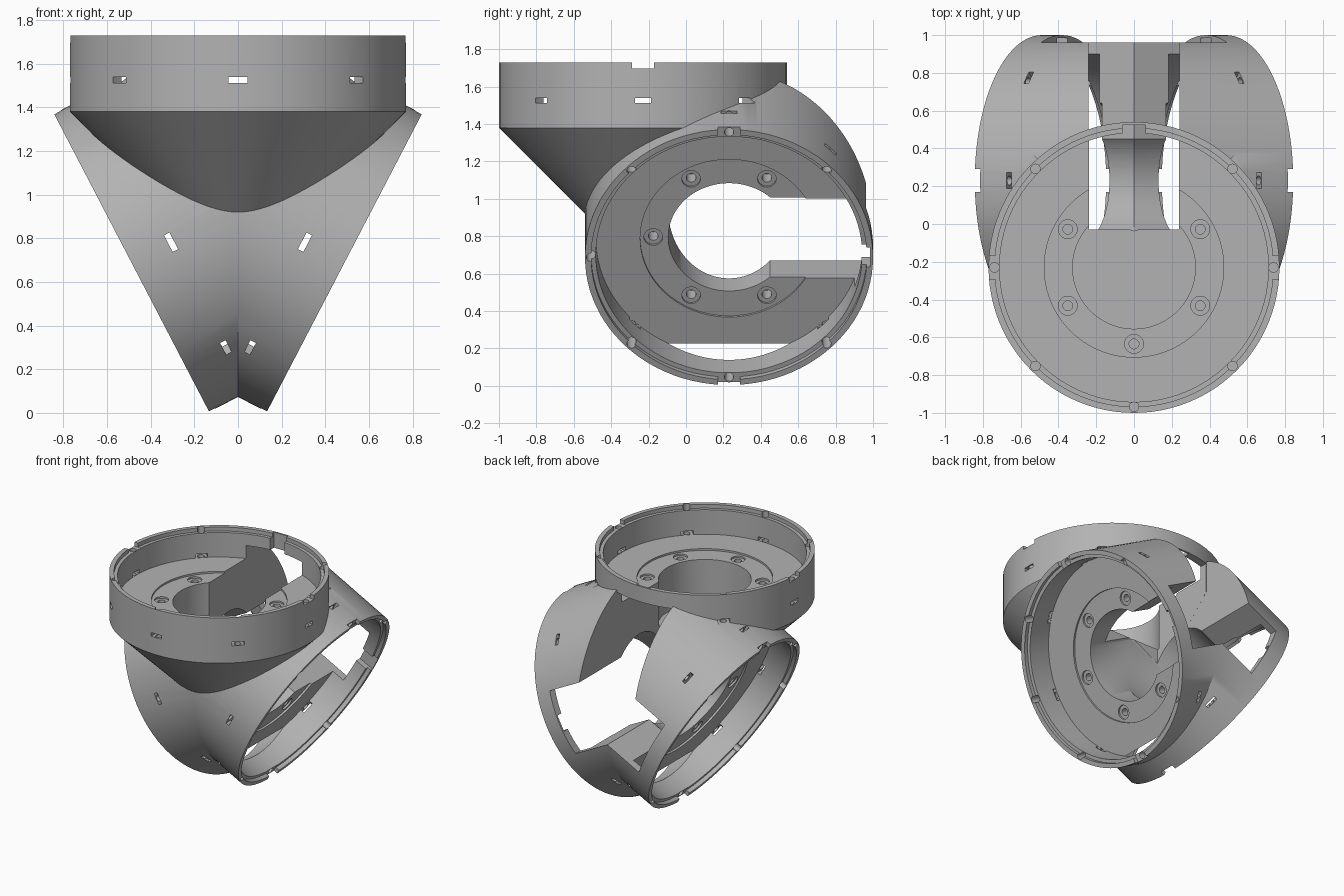
import bpy, bmesh, math
from mathutils import Matrix

if "Cube" in bpy.data.objects:
    bpy.data.objects.remove(bpy.data.objects["Cube"], do_unlink=True)

R = 0.77            # drum radius
SLOT = 0.24         # half width of the cable slots
FLOOR = -0.22       # cup floor, measured from the rim
TOP = Matrix.Translation((0, -0.23, 1.73))
SIDE = Matrix.Translation((0.4875, 0.23, 0.6875)) @ Matrix.Rotation(math.radians(117.5), 4, 'Y')

grey = bpy.data.materials.new("plain grey")
grey.use_nodes = True
grey.diffuse_color = (0.45, 0.45, 0.45, 1)
grey.node_tree.nodes["Principled BSDF"].inputs["Base Color"].default_value = (0.45, 0.45, 0.45, 1)


def append(bm, part, matrix):
    part.transform(matrix)
    mesh = bpy.data.meshes.new("part")
    part.to_mesh(mesh)
    part.free()
    bm.from_mesh(mesh)
    bpy.data.meshes.remove(mesh)


def lathe(bm, profile, matrix=Matrix(), steps=96):
    """Solid of revolution about local z from (radius, height) points."""
    part = bmesh.new()
    verts = [part.verts.new((r, 0, z)) for r, z in profile]
    edges = [part.edges.new(pair) for pair in zip(verts, verts[1:])]
    bmesh.ops.spin(part, geom=verts + edges, cent=(0, 0, 0), axis=(0, 0, 1),
                   angle=math.tau, steps=steps)
    bmesh.ops.remove_doubles(part, verts=part.verts, dist=1e-5)
    bmesh.ops.recalc_face_normals(part, faces=part.faces)
    append(bm, part, matrix)


def box(bm, x, y, z, matrix=Matrix()):
    """Box from three (low, high) ranges."""
    part = bmesh.new()
    bmesh.ops.create_cube(part, size=1)
    for v in part.verts:
        v.co = [lo + (c + 0.5) * (hi - lo) for c, (lo, hi) in zip(v.co, (x, y, z))]
    append(bm, part, matrix)


def make(bm, name, matrix, collection):
    bm.transform(matrix)
    mesh = bpy.data.meshes.new(name)
    bm.to_mesh(mesh)
    bm.free()
    obj = bpy.data.objects.new(name, mesh)
    collection.objects.link(obj)
    return obj


def apply(mod):
    bpy.context.view_layer.objects.active = body
    bpy.ops.object.modifier_apply(modifier=mod.name)


def combine(tools, operation):
    """Add or cut a list of (shape, frame) tools in one step, then discard them."""
    group = bpy.data.collections.new("tools")
    bpy.context.scene.collection.children.link(group)
    for bm, frame in tools:
        make(bm, "tool", frame, group).hide_render = True
    mod = body.modifiers.new("combine", 'BOOLEAN')
    mod.operation, mod.solver = operation, 'EXACT'
    mod.operand_type, mod.collection = 'COLLECTION', group
    apply(mod)
    for tool in list(group.objects):
        bpy.data.objects.remove(tool, do_unlink=True)
    bpy.data.collections.remove(group)


def spoke(degrees, radius=0):
    return Matrix.Rotation(math.radians(degrees), 4, 'Z') @ Matrix.Translation((radius, 0, 0))


# Tilted side drum, later trimmed at the mirror plane
bm = bmesh.new()
lathe(bm, [(0, -1.3), (R, -1.3), (R, 0), (0, 0)])
body = make(bm, "three_cup_housing", SIDE, bpy.context.scene.collection)

# Open the back of the side drum below and behind the top drum
bm = bmesh.new()
box(bm, (-SLOT, SLOT), (0.25, 1.5), (-0.73, 0.4))
combine([(bm, TOP)], 'DIFFERENCE')

# Top drum with its conical underside
bm = bmesh.new()
lathe(bm, [(0, -1.12), (R, -0.35), (R, 0), (0, 0)])
combine([(bm, TOP)], 'UNION')

cutters = []
for frame, bore, slot, half in ((SIDE, -0.95, -0.97, SLOT), (TOP, -0.58, -0.731, SLOT - 0.0005)):
    # Cup with lip and shallow round recess in its floor
    cup = bmesh.new()
    lathe(cup, [(0, 0.3), (0.737, 0.3), (0.737, -0.03), (0.712, -0.03), (0.712, FLOOR),
                (0.475, FLOOR), (0.475, FLOOR - 0.014), (0, FLOOR - 0.014)])

    # Central bore
    hole = bmesh.new()
    lathe(hole, [(0, -0.1), (0.325, -0.1), (0.325, bore), (0, bore)])

    # Cable slot through the floor and out of the back wall, leaving a rim band
    channel = bmesh.new()
    box(channel, (-half, half), (0.2, 1.3), (slot, -0.12))

    # Round grooves down the inside wall
    grooves = bmesh.new()
    for k in range(8):
        if k != 2:
            lathe(grooves, [(0, -0.25), (0.025, -0.25), (0.025, 0.05), (0, 0.05)],
                  spoke(45 * k, 0.738), 16)

    # Wall windows and countersunk screw holes
    holes = bmesh.new()
    for k in range(8):
        if k != 2:
            box(holes, (0.68, 0.85), (-0.043, 0.043), (-0.218, -0.19), spoke(45 * k))
    for angle in (30, 150, 210, 270, 330):
        lathe(holes, [(0, -0.2), (0.05, -0.2), (0.05, -0.247), (0.026, -0.247),
                      (0.026, -0.34), (0, -0.34)], spoke(angle, 0.405), 24)

    # Rim notches and the pocket in the back of the rim
    notches = bmesh.new()
    for angle in (0, 180):
        box(notches, (0.69, 0.85), (-0.06, 0.06), (-0.032, 0.1), spoke(angle))
    box(notches, (-0.06, 0.06), (0.69, 0.755), (-0.16, 0.1))

    cutters += [(tool, frame) for tool in (cup, hole, channel, grooves, holes, notches)]
combine(cutters, 'DIFFERENCE')

# Trim at the mirror plane and reflect the other half
bm = bmesh.new()
bm.from_mesh(body.data)
bmesh.ops.bisect_plane(bm, geom=bm.verts[:] + bm.edges[:] + bm.faces[:], dist=1e-5,
                       plane_co=(0, 0, 0), plane_no=(1, 0, 0), clear_inner=True)
bm.to_mesh(body.data)
bm.free()
mirror = body.modifiers.new("mirror", 'MIRROR')
mirror.merge_threshold = 0.0005
apply(mirror)

# One grey for the whole housing, smooth curves with crisp edges
body.data.materials.clear()
body.data.materials.append(grey)
for face in body.data.polygons:
    face.material_index = 0
bpy.ops.object.select_all(action='DESELECT')
body.select_set(True)
bpy.context.view_layer.objects.active = body
bpy.ops.object.shade_smooth_by_angle(angle=math.radians(30))
